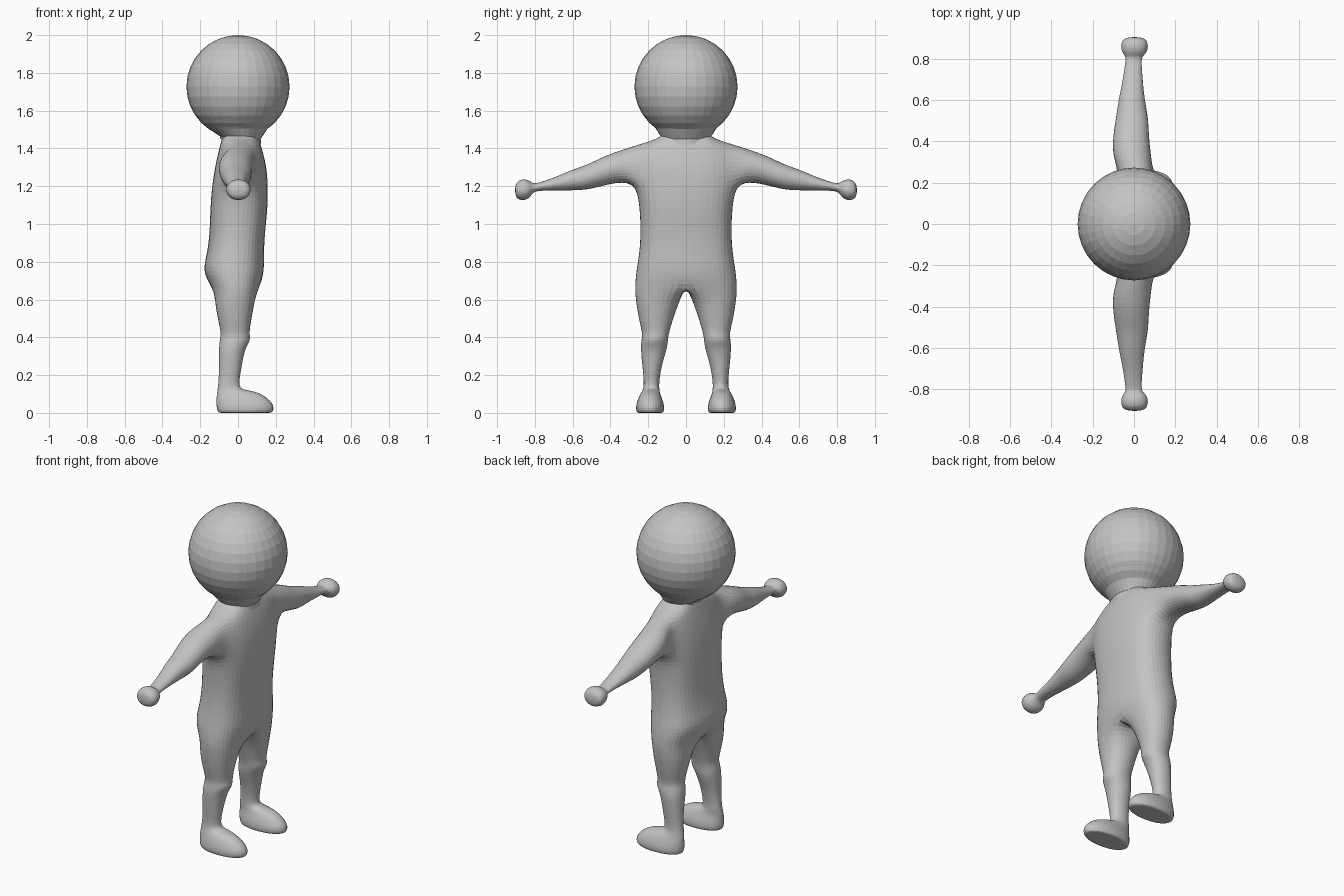
import bpy, bmesh, math

if "Cube" in bpy.data.objects:
    bpy.data.objects.remove(bpy.data.objects["Cube"])

grey = bpy.data.materials.new("light grey")
grey.diffuse_color = (0.55, 0.55, 0.55, 1)
grey.use_nodes = True
grey.node_tree.nodes["Principled BSDF"].inputs["Base Color"].default_value = grey.diffuse_color


def spow(v, e):
    return math.copysign(abs(v) ** e, v)


def oval(a0, a1, b0, b1, angles, e, s):
    """Rounded-box oval spanning a0..a1 by b0..b1, enlarged by s to offset smoothing."""
    ca, cb, ra, rb = (a0 + a1) / 2, (b0 + b1) / 2, (a1 - a0) / 2 * s, (b1 - b0) / 2 * s
    return [(ca + ra * spow(math.cos(t), e), cb + rb * spow(math.sin(t), e))
            for t in map(math.radians, angles)]


def finish(bm, name):
    bmesh.ops.recalc_face_normals(bm, faces=bm.faces)
    me = bpy.data.meshes.new(name)
    bm.to_mesh(me)
    bm.free()
    ob = bpy.data.objects.new(name, me)
    ob.data.materials.append(grey)
    bpy.context.collection.objects.link(ob)
    return ob


def bridge(bm, a, b, closed=True, skip=()):
    n = len(a)
    for i in range(n if closed else n - 1):
        if i not in skip:
            j = (i + 1) % n
            bm.faces.new((a[i], a[j], b[j], b[i]))


# Half body cage (mirrored across y): torso half rings from neck to crotch
bm = bmesh.new()
torso = [  # z, back x, front x, half width
    (1.50, -0.070, 0.090, 0.100), (1.455, -0.085, 0.105, 0.135),
    (1.405, -0.097, 0.125, 0.245), (1.31, -0.120, 0.150, 0.260),
    (1.20, -0.137, 0.158, 0.260), (1.08, -0.146, 0.156, 0.243),
    (0.95, -0.149, 0.141, 0.238), (0.84, -0.163, 0.136, 0.246),
    (0.75, -0.188, 0.138, 0.262), (0.66, -0.138, 0.116, 0.270)]
half = [i * 30 for i in range(7)]
rings = []
for z, xb, xf, w in torso:
    pts = oval(xb, xf, -w, w, half, 0.78, 1.04)
    pts[0], pts[6] = (pts[0][0], 0), (pts[6][0], 0)
    rings.append([bm.verts.new((x, y, z)) for x, y in pts])
top, mid, low = rings[2:5]
top[3].co.z += 0.025
for i in range(len(rings) - 1):
    bridge(bm, rings[i], rings[i + 1], closed=False, skip=(2, 3) if i in (2, 3) else ())

# Leg and foot rings, continuing from the crotch ring
legs = [  # heel z, toe z, x range, y range
    (0.58, 0.58, -0.122, 0.086, 0.040, 0.264), (0.48, 0.48, -0.103, 0.068, 0.074, 0.246),
    (0.42, 0.42, -0.089, 0.059, 0.091, 0.230), (0.385, 0.385, -0.097, 0.068, 0.096, 0.236),
    (0.34, 0.34, -0.101, 0.036, 0.100, 0.240), (0.25, 0.25, -0.100, 0.020, 0.130, 0.231),
    (0.16, 0.16, -0.103, 0.004, 0.143, 0.222), (0.12, 0.12, -0.109, 0.012, 0.141, 0.227),
    (0.085, 0.116, -0.114, 0.110, 0.137, 0.243), (0.035, 0.048, -0.115, 0.195, 0.113, 0.267),
    (0.0, 0.0, -0.107, 0.186, 0.117, 0.263), (0.0, 0.0, -0.085, 0.160, 0.135, 0.245)]
prev = rings[-1] + [bm.verts.new((-0.01, 0, 0.688))]
for zh, zt, x0, x1, y0, y1 in legs:
    pts = oval(x0, x1, y0, y1, [(i - 1) * 45 for i in range(8)], 0.87, 1.09)
    ring = [bm.verts.new((x, y, zh + (zt - zh) * (x - x0) / (x1 - x0))) for x, y in pts]
    bridge(bm, prev, ring)
    prev = ring
bm.faces.new(prev)

# Arm and hand rings, starting from the shoulder opening
arms = [  # y, x range, z range
    (0.33, -0.105, 0.082, 1.226, 1.395), (0.43, -0.101, 0.071, 1.206, 1.361),
    (0.52, -0.086, 0.069, 1.181, 1.314), (0.60, -0.075, 0.051, 1.178, 1.289),
    (0.70, -0.053, 0.042, 1.178, 1.244), (0.79, -0.041, 0.035, 1.176, 1.215),
    (0.812, -0.040, 0.040, 1.165, 1.215), (0.832, -0.060, 0.065, 1.132, 1.233),
    (0.872, -0.065, 0.070, 1.122, 1.240), (0.907, -0.046, 0.051, 1.143, 1.214)]
prev = [top[2], top[3], top[4], mid[4], low[4], low[3], low[2], mid[2]]
for y, x0, x1, z0, z1 in arms:
    pts = oval(x0, x1, z0, z1, [(i + 1) * 45 for i in range(8)], 0.95, 1.1)
    ring = [bm.verts.new((x, y, z)) for x, z in pts]
    bridge(bm, prev, ring)
    prev = ring
bm.faces.new(prev)
bm.verts.remove(mid[3])

body = finish(bm, "body")
mirror = body.modifiers.new("mirror", 'MIRROR')
mirror.use_axis = (False, True, False)
mirror.use_clip = True
sub = body.modifiers.new("smooth", 'SUBSURF')
sub.levels = sub.render_levels = 2

# Head ball
bm = bmesh.new()
bmesh.ops.create_uvsphere(bm, u_segments=32, v_segments=16, radius=0.273)
head = finish(bm, "head")
head.location = (0, 0, 1.727)

# Neck skirt under the head, dipping at the front
bm = bmesh.new()
prev = None
for zb, zf, cx, rx, ry in [(1.56, 1.56, 0, 0.215, 0.215), (1.505, 1.505, 0, 0.157, 0.16),
                           (1.465, 1.45, 0.012, 0.108, 0.130), (1.45, 1.42, 0.015, 0.108, 0.125)]:
    ring = []
    for i in range(32):
        a = math.tau * i / 32
        z = zb + (zf - zb) * (1 + math.cos(a)) / 2
        ring.append(bm.verts.new((cx + rx * math.cos(a), ry * math.sin(a), z)))
    if prev:
        bridge(bm, prev, ring)
    prev = ring
finish(bm, "neck")
